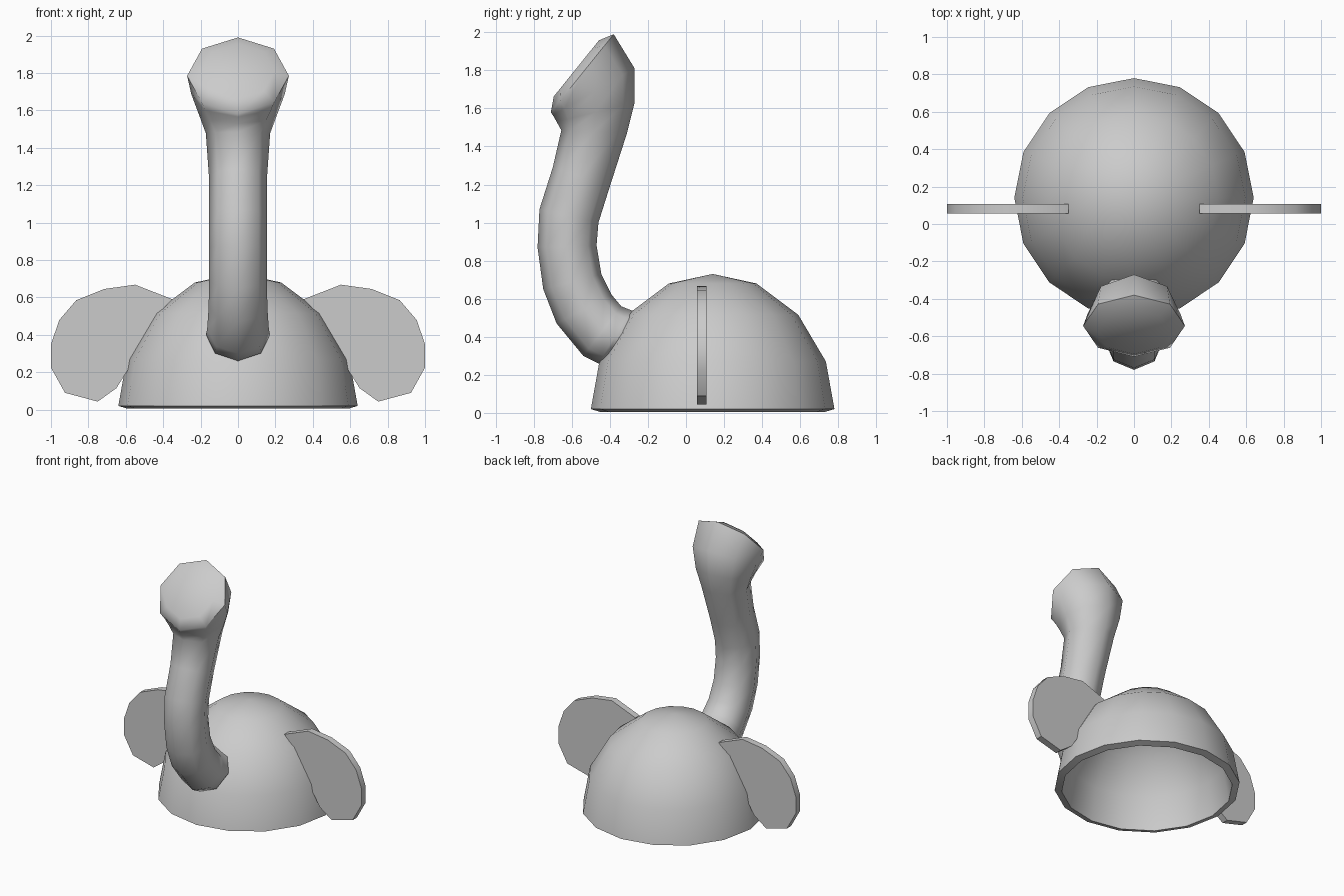
import bpy, math
from mathutils import Vector

if "Cube" in bpy.data.objects:
    bpy.data.objects.remove(bpy.data.objects["Cube"])


def make(name, verts, faces, angle):
    me = bpy.data.meshes.new(name)
    me.from_pydata(verts, [], faces)
    ob = bpy.data.objects.new(name, me)
    bpy.context.collection.objects.link(ob)
    bpy.ops.object.select_all(action='DESELECT')
    ob.select_set(True)
    bpy.context.view_layer.objects.active = ob
    bpy.ops.object.mode_set(mode='EDIT')
    bpy.ops.mesh.select_all(action='SELECT')
    bpy.ops.mesh.normals_make_consistent(inside=False)
    bpy.ops.object.mode_set(mode='OBJECT')
    bpy.ops.object.shade_smooth_by_angle(angle=math.radians(angle))
    return ob


def bridge(rings, n):
    return [(a * n + i, a * n + (i + 1) % n, (a + 1) * n + (i + 1) % n, (a + 1) * n + i)
            for a in range(rings - 1) for i in range(n)]


# Body: hollow half dome, outer skin then rim then inner skin
N, CY = 16, 0.14
outer = [(0.23, 0.68), (0.45, 0.515), (0.595, 0.27), (0.64, 0.02)]
inner = [(0.59, 0.005), (0.55, 0.25), (0.415, 0.48), (0.21, 0.635)]
prof = outer + inner
verts = [(r * math.cos(math.tau * i / N), CY + r * math.sin(math.tau * i / N), z)
         for r, z in prof for i in range(N)]
faces = bridge(len(prof), N)
top, under = len(verts), len(verts) + 1
verts += [(0, CY, 0.73), (0, CY, 0.68)]
last = (len(prof) - 1) * N
for i in range(N):
    j = (i + 1) % N
    faces += [(top, j, i), (under, last + i, last + j)]
make("body", verts, faces, 35)

# Neck and head: octagonal rings given by front (y, z), back (y, z), half width
rings = [
    ((-0.43, 0.27), (-0.265, 0.53), 0.165),
    ((-0.46, 0.26), (-0.29, 0.54), 0.172),
    ((-0.54, 0.30), (-0.34, 0.56), 0.165),
    ((-0.68, 0.47), (-0.39, 0.62), 0.157),
    ((-0.75, 0.65), (-0.445, 0.73), 0.155),
    ((-0.78, 0.87), (-0.47, 0.88), 0.155),
    ((-0.77, 1.07), (-0.46, 1.00), 0.155),
    ((-0.70, 1.29), (-0.40, 1.19), 0.155),
    ((-0.655, 1.485), (-0.31, 1.47), 0.172),
    ((-0.68, 1.53), (-0.27, 1.63), 0.21),
    ((-0.70, 1.565), (-0.27, 1.81), 0.25),
    ((-0.71, 1.58), (-0.38, 1.99), 0.272),
]
# Slightly domed face
f, b = Vector(rings[-1][0]), Vector(rings[-1][1])
mid, push = (f + b) / 2, Vector((-0.78, 0.627)) * 0.04
rings.append((mid + (f - mid) * 0.72 + push, mid + (b - mid) * 0.72 + push, 0.196))
verts = []
for f, b, w in rings:
    f, b = Vector(f), Vector(b)
    for i in range(8):
        a = math.tau * i / 8
        p = (f + b) / 2 + (f - b) / 2 * math.cos(a)
        verts.append((w * math.sin(a), p.x, p.y))
end = (len(rings) - 1) * 8
faces = bridge(len(rings), 8) + [tuple(range(8)), tuple(range(end, end + 8))]
make("neck_and_head", verts, faces, 55)

# Wings: flat plates against the dome sides
outline = [(0.35, 0.59), (0.55, 0.668), (0.715, 0.645), (0.865, 0.585), (0.955, 0.48),
           (1.0, 0.35), (1.0, 0.225), (0.925, 0.09), (0.75, 0.043), (0.65, 0.115),
           (0.59, 0.21), (0.56, 0.29), (0.44, 0.50)]
n = len(outline)
for side, label in ((1, "wing_right"), (-1, "wing_left")):
    verts = [(side * x, y, z) for y in (0.057, 0.107) for x, z in outline]
    faces = bridge(2, n) + [tuple(range(n)), tuple(range(n, 2 * n))]
    make(label, verts, faces, 35)
